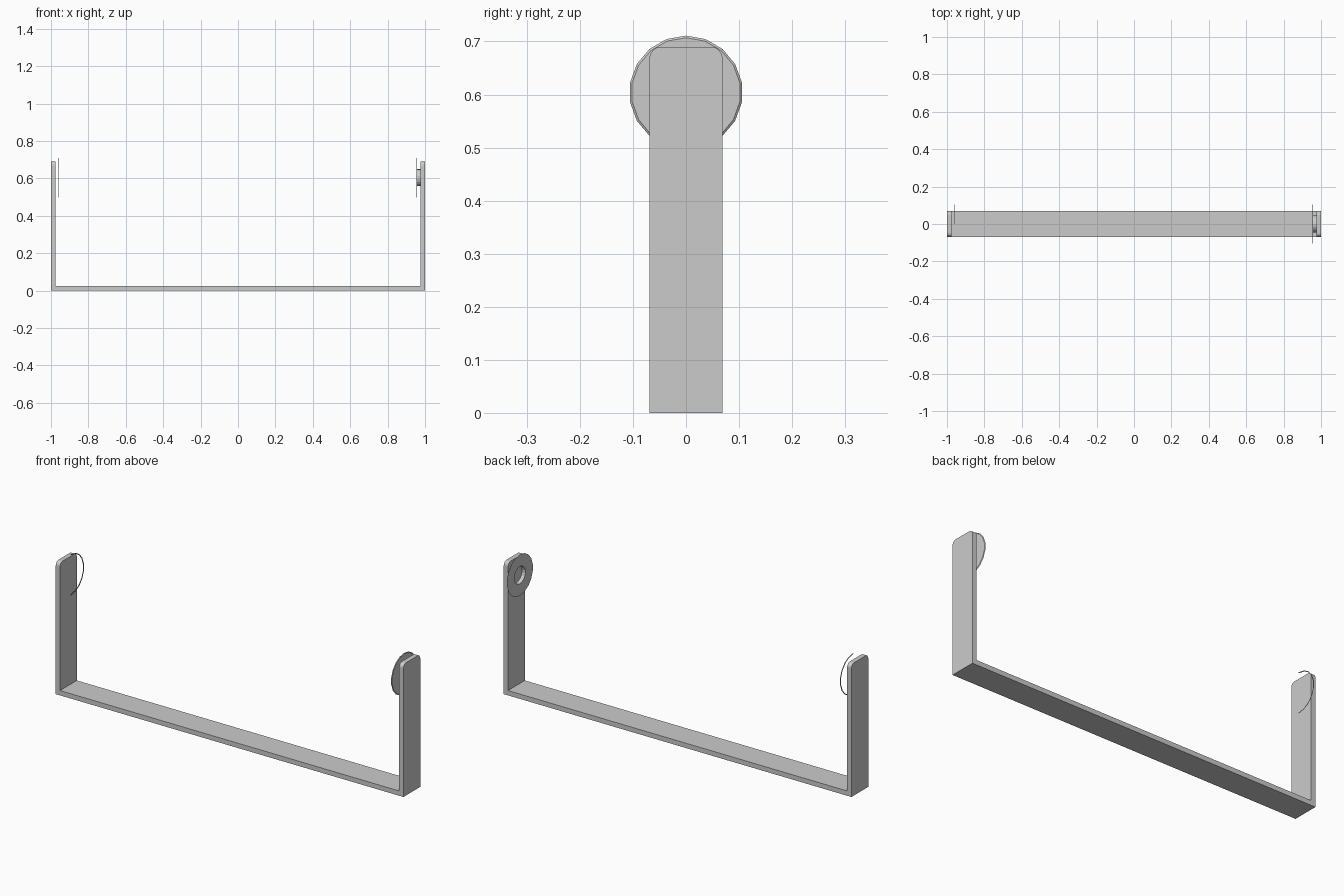
import bpy, bmesh, math

if "Cube" in bpy.data.objects:
    bpy.data.objects.remove(bpy.data.objects["Cube"])

ZC = 0.604   # height of the disc axis
SIDES = 18


def finish(name, bm):
    bmesh.ops.recalc_face_normals(bm, faces=bm.faces)
    me = bpy.data.meshes.new(name)
    bm.to_mesh(me)
    bm.free()
    ob = bpy.data.objects.new(name, me)
    bpy.context.collection.objects.link(ob)
    return ob


def lathe(name, profile, start, steps):
    """Sweep (x, radius) points around the x axis through ZC, 20 degrees a step."""
    bm = bmesh.new()
    rings = []
    full = steps == SIDES
    for i in range(steps if full else steps + 1):
        a = start + i * 2 * math.pi / SIDES
        rings.append([bm.verts.new((x, r * math.cos(a), ZC + r * math.sin(a)))
                      for x, r in profile])
    for i in range(steps):
        p, q = rings[i], rings[(i + 1) % len(rings)]
        for j in range(len(profile) - 1):
            bm.faces.new((p[j], p[j + 1], q[j + 1], q[j]))
    return finish(name, bm)


# U-shaped bracket: flat strap profile pulled along y
T, W, H = 0.025, 0.069, 0.69
outline = [(-1, 0), (1, 0), (1, H), (1 - T, H), (1 - T, T), (T - 1, T), (T - 1, H), (-1, H)]
bm = bmesh.new()
face = bm.faces.new([bm.verts.new((x, -W, z)) for x, z in outline])
ext = bmesh.ops.extrude_face_region(bm, geom=[face])
bmesh.ops.translate(bm, vec=(0, 2 * W, 0),
                    verts=[v for v in ext["geom"] if isinstance(v, bmesh.types.BMVert)])
# rounded arm tips
tips = [e for e in bm.edges
        if all(v.co.z > H - 0.01 for v in e.verts)
        and abs(e.verts[0].co.y - e.verts[1].co.y) < 1e-4]
bmesh.ops.bevel(bm, geom=tips, offset=0.022, segments=4, profile=0.5, affect='EDGES')
finish("bracket", bm)

# right flanged disc with hollow hub reaching the arm
lathe("flanged_disc",
      [(0.976, 0.045), (0.955, 0.045), (0.955, 0.107), (0.958, 0.103), (0.958, 0.045)],
      math.pi / 2, SIDES)

# left thin half rim
lathe("half_rim",
      [(-0.960, 0.107), (-0.960, 0.102), (-0.963, 0.103), (-0.960, 0.107)],
      -math.pi / 2, SIDES // 2)
